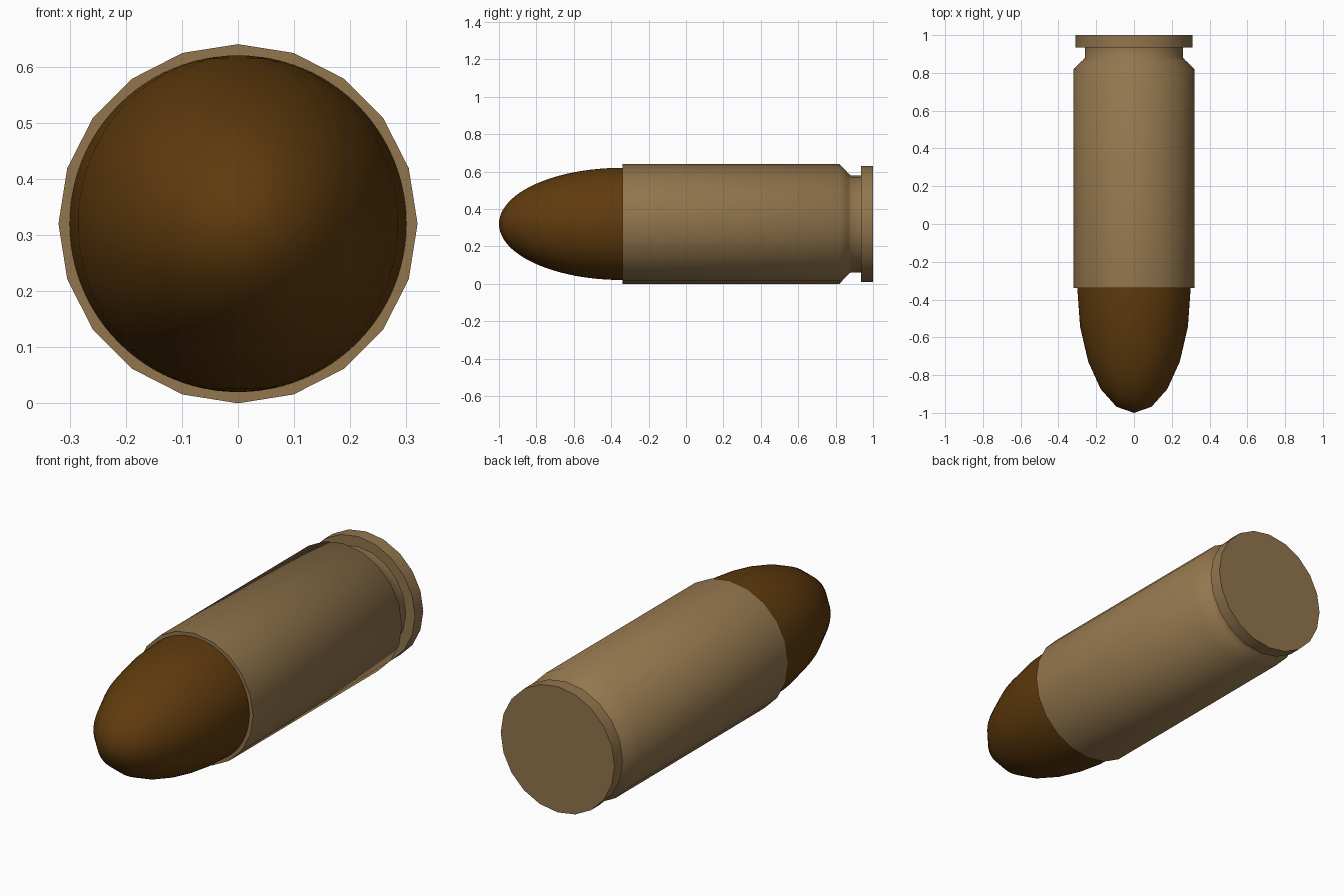
import bpy, bmesh, math
from mathutils import Matrix

if "Cube" in bpy.data.objects:
    bpy.data.objects.remove(bpy.data.objects["Cube"])

R = 0.32        # case radius, also height of the axis
SIDES = 20
MOUTH = -0.34   # y where the tip leaves the case


def material(name, rgb):
    m = bpy.data.materials.new(name)
    m.diffuse_color = (*rgb, 1)
    m.use_nodes = True
    m.node_tree.nodes["Principled BSDF"].inputs["Base Color"].default_value = m.diffuse_color
    return m


def finish(bm, name, mat, angle):
    bmesh.ops.recalc_face_normals(bm, faces=bm.faces)
    me = bpy.data.meshes.new(name)
    bm.to_mesh(me)
    bm.free()
    me.materials.append(mat)
    ob = bpy.data.objects.new(name, me)
    bpy.context.collection.objects.link(ob)
    bpy.ops.object.select_all(action='DESELECT')
    ob.select_set(True)
    bpy.context.view_layer.objects.active = ob
    bpy.ops.object.shade_smooth_by_angle(angle=math.radians(angle))
    return ob


brass = material("brass", (0.29, 0.18, 0.075))
copper = material("dark_copper", (0.115, 0.043, 0.004))

# Case: rings along y, with chamfer, extractor groove and rim
profile = [(MOUTH, R), (0.82, R), (0.868, 0.27), (0.88, 0.26),
           (0.935, 0.26), (0.935, 0.31), (1.0, 0.31)]
bm = bmesh.new()
rings = []
for y, r in profile:
    rings.append([bm.verts.new((r * math.sin(i * math.tau / SIDES), y,
                                R + r * math.cos(i * math.tau / SIDES)))
                  for i in range(SIDES)])
for a, b in zip(rings, rings[1:]):
    for i in range(SIDES):
        j = (i + 1) % SIDES
        bm.faces.new((a[i], a[j], b[j], b[i]))
bm.faces.new(rings[0])
bm.faces.new(rings[-1])
finish(bm, "case", brass, 50)

# Tip: half of a stretched sphere with upright poles
bm = bmesh.new()
bmesh.ops.create_uvsphere(bm, u_segments=SIDES, v_segments=48, radius=1,
                          matrix=Matrix.Translation((0, MOUTH, R))
                          @ Matrix.Diagonal((0.30, 0.66, 0.30, 1)))
bmesh.ops.bisect_plane(bm, geom=bm.verts[:] + bm.edges[:] + bm.faces[:],
                       plane_co=(0, MOUTH + 0.002, 0), plane_no=(0, 1, 0),
                       clear_outer=True)
finish(bm, "tip", copper, 60)
